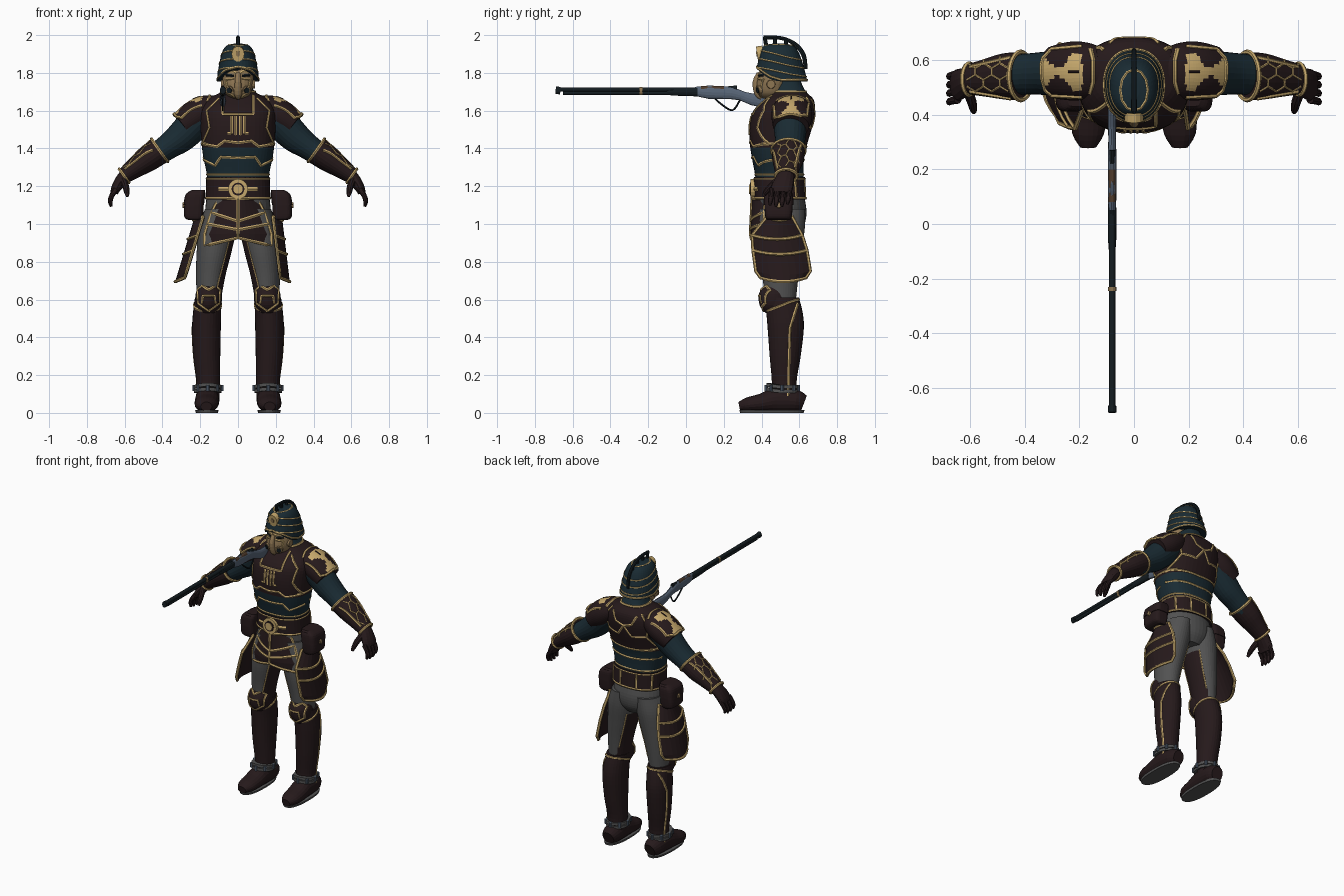
import bpy, bmesh
from math import sin, cos, pi, copysign
from mathutils import Vector
from mathutils.bvhtree import BVHTree

cube = bpy.data.objects.get("Cube")
if cube:
    bpy.data.objects.remove(cube, do_unlink=True)

def material(name, *rgb):
    m = bpy.data.materials.new(name)
    m.use_nodes = True
    m.diffuse_color = (*rgb, 1)
    shader = next(n for n in m.node_tree.nodes if n.type == 'BSDF_PRINCIPLED')
    shader.inputs["Base Color"].default_value = (*rgb, 1)
    return m

leather = material("dark leather", .019, .010, .011)
cloth = material("teal cloth", .010, .024, .033)
gold = material("gold trim", .56, .39, .15)
grey = material("grey trousers", .085, .085, .085)
steel = material("blue steel", .10, .135, .19)
black = material("blackened steel", .007, .012, .015)
wood = material("walnut", .08, .045, .025)
bronze = material("bronze mask", .27, .18, .085)

def make(name, verts, faces, mats, mirror=False, rule=None):
    mesh = bpy.data.meshes.new(name)
    mesh.from_pydata([tuple(v) for v in verts], [], faces)
    bm = bmesh.new()
    bm.from_mesh(mesh)
    bmesh.ops.recalc_face_normals(bm, faces=bm.faces)
    for f in bm.faces:
        f.material_index = int(rule(f.calc_center_median())) if rule else 0
    bm.to_mesh(mesh)
    bm.free()
    for m in mats if isinstance(mats, list) else [mats]:
        mesh.materials.append(m)
    ob = bpy.data.objects.new(name, mesh)
    bpy.context.collection.objects.link(ob)
    if mirror:
        ob.modifiers.new("Mirror", 'MIRROR')
    return ob

def strips(rows, cols, wrap):
    return [(i * cols + j, i * cols + (j + 1) % cols, (i + 1) * cols + (j + 1) % cols, (i + 1) * cols + j)
            for i in range(rows - 1) for j in range(cols if wrap else cols - 1)]

def skin(name, loops, mats, **kw):
    n, count = len(loops[0]), len(loops)
    caps = [tuple(range(n))[::-1], tuple(range((count - 1) * n, count * n))]
    return make(name, [v for loop in loops for v in loop], strips(count, n, True) + caps, mats, **kw)

def refine(pts, k):
    """Catmull-Rom interpolation of rows of numbers."""
    out, last = [], len(pts) - 1
    for i in range(last):
        quad = list(zip(pts[max(i - 1, 0)], pts[i], pts[i + 1], pts[min(i + 2, last)]))
        for t in [s / k for s in range(k)]:
            out.append([b + t / 2 * (c - a + t * (2 * a - 5 * b + 4 * c - d + t * (3 * (b - c) + d - a)))
                        for a, b, c, d in quad])
    return out + [list(pts[-1])]

def loft(name, rings, mats, n=28, power=2, k=4, **kw):
    """Level rings: x, y, z, x radius, y radius and an optional lift of the front."""
    loops = []
    for x, y, z, rx, ry, *lift in refine(rings, k):
        turn = [(cos(2 * pi * j / n), sin(2 * pi * j / n)) for j in range(n)]
        loops.append([(x + rx * copysign(abs(c) ** (2 / power), c), y + ry * copysign(abs(s) ** (2 / power), s),
                       z + (lift[0] * max(0, -s) ** 2 if lift else 0)) for c, s in turn])
    return skin(name, loops, mats, **kw)

def sweep(name, pts, mats, ref=(0, 1, 0), n=14, k=1, **kw):
    """Rings across a path: x, y, z, radius along ref, radius across it."""
    pts = refine(pts, k)
    path = [Vector(p[:3]) for p in pts]
    u, loops = Vector(ref), []
    for i, p in enumerate(path):
        t = (path[min(i + 1, len(path) - 1)] - path[max(i - 1, 0)]).normalized()
        u = u - t * u.dot(t)
        u = t.orthogonal().normalized() if u.length < .05 else u.normalized()
        v, (a, b) = t.cross(u), pts[i][3:5]
        loops.append([p + u * a * cos(2 * pi * j / n) + v * b * sin(2 * pi * j / n) for j in range(n)])
    return skin(name, loops, mats, **kw)

def wire(name, path, r, mat=gold, **kw):
    return sweep(name, [(*p, r, r) for p in path], mat, n=6, **kw)

def trim(name, target, view, pts, r=.008, mirror=True, centre=(0, .5), mat=gold):
    """Lay a raised line on a surface, seen from one direction."""
    tree = BVHTree.FromPolygons([v.co for v in target.data.vertices], [p.vertices[:] for p in target.data.polygons])
    path = []
    for a, b in [Vector(p).lerp(q, t / 6) for p, q in zip(pts, pts[1:]) for t in range(6)] + [pts[-1]]:
        start, way = {'front': ((a, -3, b), (0, 1, 0)), 'back': ((a, 3, b), (0, -1, 0)),
                      'side': ((3, a, b), (-1, 0, 0)), 'top': ((a, b, 3), (0, 0, -1)),
                      'around': ((centre[0] + 3 * sin(a), centre[1] - 3 * cos(a), b), (-sin(a), cos(a), 0))}[view]
        hit = tree.ray_cast(Vector(start), Vector(way))[0]
        if hit:
            path.append(hit + Vector(way) * r * .35)
    if len(path) > 1:
        wire(name, path, r, mat, mirror=mirror)

def band(name, target, height, centre, mirror=False, r=.007):
    turns = [2 * pi * i / 12 for i in range(13)]
    trim(name, target, 'around', [(a, height(a)) for a in turns], r, mirror, centre)

def panel(name, rows, mirror=False):
    """Curved armour plate with a gold border and two gold cross bands."""
    ob = make(name, [p for row in rows for p in row], strips(len(rows), len(rows[0]), False), leather, mirror=mirror)
    ob.modifiers.new("Solidify", 'SOLIDIFY').thickness = .012
    edge = rows[0] + [r[-1] for r in rows[1:]] + rows[-1][-2::-1] + [r[0] for r in rows[-2::-1]]
    for part, path in (("_border", edge), ("_upper_band", rows[1]), ("_lower_band", rows[2])):
        wire(name + part, path, .009, mirror=mirror)

# Torso: teal shirt below, leather cuirass above
torso = loft("torso", [(0, .5, 1.13, .16, .125), (0, .495, 1.25, .163, .128), (0, .487, 1.35, .183, .138),
                       (0, .49, 1.425, .193, .152), (0, .503, 1.52, .2, .167), (0, .52, 1.6, .2, .163),
                       (0, .545, 1.66, .165, .13), (0, .545, 1.7, .09, .09), (0, .535, 1.76, .06, .07)],
             [cloth, leather], n=48, power=2.4, rule=lambda c: 1.41 < c.z < 1.7)
for name, view, pts in [
        ("collar_square", 'front', [(.08, 1.68), (.08, 1.58), (0, 1.58)]),
        ("chest_rib", 'front', [(.034, 1.57), (.034, 1.48), (.055, 1.48)]),
        ("chest_inner_rib", 'front', [(.012, 1.57), (.012, 1.47)]),
        ("chest_edge", 'front', [(0, 1.43), (.07, 1.44), (.11, 1.41), (.19, 1.425)]),
        ("armhole_front", 'front', [(.1, 1.665), (.165, 1.6), (.15, 1.51), (.185, 1.43)]),
        ("belly_plate", 'front', [(0, 1.35), (.09, 1.355), (.12, 1.31), (.18, 1.34)]),
        ("back_yoke", 'back', [(0, 1.58), (.06, 1.6), (.09, 1.66)]),
        ("armhole_back", 'back', [(.11, 1.67), (.165, 1.6), (.14, 1.52), (.185, 1.43)]),
        ("back_seam", 'back', [(0, 1.58), (.05, 1.51), (.14, 1.52)]),
        ("back_edge", 'back', [(0, 1.41), (.19, 1.42)]),
        ("back_belly", 'back', [(0, 1.34), (.18, 1.35)]), ("side_edge", 'side', [(.4, 1.425), (.6, 1.425)])]:
    trim(name, torso, view, pts)
band("shirt_hem", torso, lambda a: 1.262, (0, .495))
band("collar_ring", torso, lambda a: 1.7, (0, .545), r=.009)

# Belt, buckle and pouches
belt = loft("belt", [(0, .5, 1.13, .172, .137), (0, .495, 1.25, .168, .136)], leather, n=40, power=2.4)
band("belt_lower_edge", belt, lambda a: 1.138, (0, .497))
band("belt_upper_edge", belt, lambda a: 1.24, (0, .497), r=.005)
for x in (.06, .145):
    trim("belt_loop", belt, 'back', [(x, 1.14), (x, 1.235)])
trim("buckle_wing", belt, 'front', [(.04, 1.185), (.1, 1.185)], .012)
for name, y, r, mat in (("plate", .342, .053, gold), ("inlay", .338, .034, leather), ("boss", .334, .025, gold)):
    sweep("buckle_" + name, [(0, .37, 1.185, r, r), (0, y, 1.185, r, r)], mat, (1, 0, 0), 20)
loft("pouch", [(.23, .49, 1.02, .03, .06), (.235, .49, 1.04, .05, .07), (.232, .49, 1.11, .05, .075),
               (.218, .49, 1.17, .04, .07)], leather, power=4, mirror=True)
loft("pouch_flap", [(.234, .49, 1.1, .054, .079), (.226, .49, 1.155, .052, .076), (.21, .49, 1.18, .035, .06)],
     leather, power=4, mirror=True)
sweep("pouch_clasp", [(.28, .49, 1.1, .014, .018), (.294, .49, 1.1, .012, .014)], bronze, mirror=True)

# Trousers with leather inner thighs
loft("pelvis", [(0, .505, .95, .1, .09), (0, .508, 1.0, .152, .12), (0, .51, 1.07, .172, .128),
                (0, .5, 1.15, .165, .125)], grey, n=36)
thigh = loft("trouser_leg", [(.155, .5, .58, .062, .08), (.145, .5, .72, .077, .095), (.127, .5, .85, .092, .112),
                             (.107, .507, .98, .1, .122), (.09, .51, 1.08, .085, .12)], [grey, leather],
             n=40, k=6, mirror=True, rule=lambda c: c.z < .92 and c.x < .098 - (c.z - .72) * .27)
for view in ('front', 'back'):
    trim("inner_thigh_" + view, thigh, view, [(.11, .67), (.098, .72), (.063, .85), (.045, .92)], .005)

# Boots and feet
boot = loft("boot", [(.16, .52, .06, .06, .068), (.158, .52, .17, .063, .066), (.165, .525, .3, .071, .082),
                     (.167, .528, .45, .076, .096), (.163, .52, .54, .074, .096), (.157, .505, .61, .071, .092)],
            leather, mirror=True)
band("boot_cuff", boot, lambda a: .57 - .03 * cos(a), (.16, .51), True, .008)
trim("boot_side_seam", boot, 'side', [(.59, .58), (.55, .45), (.545, .3), (.54, .09)])
knee = loft("knee_guard", [(.158, .47, .53, .04, .05), (.156, .468, .57, .066, .078), (.155, .468, .63, .069, .082),
                           (.155, .475, .68, .05, .055)], leather, mirror=True)
trim("knee_border", knee, 'front', [(.155, .54), (.1, .58), (.096, .65), (.12, .672), (.155, .65), (.19, .672),
                                    (.214, .65), (.21, .58), (.155, .54)])
trim("knee_crest", knee, 'front', [(.12, .58), (.125, .62), (.185, .62), (.19, .58)], .007)
sweep("foot", [(.158, .622, .05, .04, .045), (.16, .58, .062, .06, .06), (.163, .48, .067, .064, .067),
               (.166, .4, .052, .064, .05), (.168, .33, .043, .058, .04), (.168, .282, .034, .03, .024)],
      leather, (1, 0, 0), 20, 3, mirror=True)
loft("sole", [(.165, .455, 0, .058, .168), (.165, .455, .014, .062, .172)], grey, power=2.4, mirror=True)
for z in (.115, .138):
    loft("ankle_strap", [(.16, .51, z + dz, .073, .085, .012) for dz in (-.009, .009)], grey, mirror=True)
for a in [pi / 4 * i for i in range(8)]:
    sweep("strap_stud", [(.16 + .073 * sin(a), .51 - .085 * cos(a), z, .009, .009) for z in (.116, .148)],
          steel, n=8, mirror=True)

# Skirt armour: the right plate hangs wider than the left
panel("front_skirt", [[(w * t / 6, y + .07 * (t / 6) ** 2, z + dip * (1 - t / 6)) for t in range(7)]
                      for z, w, y, dip in [(1.135, .1, .35, 0), (1.06, .14, .345, -.045), (1.0, .16, .342, -.03),
                                           (.945, .176, .342, .005), (.885, .176, .345, .042)]], True)
for name, side, flare in (("right_skirt", -1, .3), ("left_skirt", 1, .12)):
    panel(name, [[(side * (.185 + (1.04 - z) * flare + .05 * (1 - (t / 4 - 1) ** 2)), y0 + (y1 - y0) * t / 8,
                   z - .02 * (1 - (t / 4 - 1) ** 2)) for t in range(9)]
                 for z, y0, y1 in [(1.04, .43, .56), (.94, .35, .615), (.86, .355, .64), (.75, .37, .658),
                                   (.715, .395, .635)]])

# Arms: sleeve, shoulder guard with gold emblem, and bracer
sweep("sleeve", [(.14, .55, 1.6, .09, .075), (.22, .552, 1.54, .092, .088), (.3, .552, 1.462, .082, .082),
                 (.37, .55, 1.41, .076, .068), (.45, .545, 1.355, .074, .062)], cloth, n=24, k=4, mirror=True)
guard = sweep("shoulder_guard", [(.1, .555, 1.645, .07, .04), (.16, .56, 1.612, .1, .075),
                                 (.225, .56, 1.57, .108, .087), (.295, .555, 1.52, .096, .078)], [leather, gold],
              n=48, k=8, mirror=True, rule=lambda c: c.z > 1.73 - .62 * c.x and .19 < c.x < .335
              and abs(c.y - .557) < .042 + .028 * cos((c.x - .21) * 45))
for name, pts in [("rim", [(.19, .465), (.3, .47), (.335, .5), (.338, .6), (.3, .64), (.19, .65)]),
                  ("arch", [(.16, .48), (.15, .52), (.15, .6), (.16, .64)])]:
    trim("shoulder_" + name, guard, 'top', pts, .009)
trim("shoulder_slot", guard, 'top', [(.2, .557), (.24, .557)], .006, mat=leather)
bracer = sweep("bracer", [(.415, .542, 1.39, .088, .074), (.48, .54, 1.343, .084, .068), (.54, .535, 1.3, .07, .055),
                          (.603, .53, 1.255, .056, .043)], leather, n=24, k=3, mirror=True)
for x, y, z, a, b in [(.415, .542, 1.39, .088, .074), (.603, .53, 1.255, .057, .044)]:
    turns = [(sin(i * pi / 12), cos(i * pi / 12)) for i in range(25)]
    wire("bracer_rim", [(x + b * .58 * s, y + a * c, z + b * .81 * s) for s, c in turns], .009, mirror=True)
for row in range(3):
    y, cells = .495 + .042 * row, [.46 + .03 * i for i in range(6)]
    trim("bracer_web", bracer, 'top', [(x, y + .018 * ((i + row) % 2) - .009) for i, x in enumerate(cells)], .0045)
    for x in cells[1 - row % 2:5:2]:
        trim("bracer_cell", bracer, 'top', [(x, y + .009), (x, y + .033)], .0045)
for y in (.46, .61):
    trim("bracer_side_edge", bracer, 'top', [(.45, y), (.6, .53 + (y - .535) * .6)])

# Gloves
sweep("palm", [(.59, .53, 1.265, .045, .036), (.62, .52, 1.228, .052, .033), (.645, .508, 1.19, .058, .026),
               (.656, .505, 1.165, .05, .02)], leather, k=3, mirror=True)
for y, drop in ((.548, .012), (.517, 0), (.486, 0), (.455, .008)):
    sweep("finger", [(.645, y, 1.185, .015, .016), (.668, y - .004, 1.15, .014, .014),
                     (.676, y - .008, 1.115 + drop, .013, .012), (.671, y - .01, 1.092 + drop, .007, .007)],
          leather, n=10, k=3, mirror=True)
sweep("thumb", [(.61, .49, 1.235, .02, .02), (.595, .45, 1.2, .018, .018), (.588, .42, 1.165, .014, .014),
                (.586, .408, 1.145, .007, .007)], leather, n=10, k=3, mirror=True)

# Mask
mask = loft("mask", [(0, .46, 1.665, .035, .055), (0, .453, 1.69, .066, .076), (0, .455, 1.74, .081, .082),
                     (0, .465, 1.8, .082, .078), (0, .47, 1.85, .08, .075)], bronze)
trim("mask_brow", mask, 'front', [(0, 1.79), (.03, 1.81), (.075, 1.8)])
trim("mask_cheek", mask, 'front', [(.02, 1.77), (.065, 1.765), (.05, 1.7), (.02, 1.675)], .006)
trim("mask_eye", mask, 'front', [(.02, 1.785), (.06, 1.788)], .008, mat=black)
sweep("mask_nose", [(0, .385, 1.8, .012, .01), (0, .37, 1.75, .017, .018), (0, .38, 1.69, .02, .018),
                    (0, .4, 1.665, .01, .01)], bronze, (1, 0, 0), k=3)
sweep("mask_filter", [(.035, .41, 1.715, .022, .022), (.046, .38, 1.708, .022, .022)], bronze, mirror=True)
sweep("filter_grille", [(.045, .383, 1.708, .015, .015), (.048, .377, 1.707, .015, .015)], black, mirror=True)
sweep("mask_ear_disc", [(.06, .45, 1.74, .026, .026), (.09, .45, 1.74, .022, .022)], bronze, mirror=True)

# Helmet with bands, badge and crest
helmet = loft("helmet", [(0, .508, 1.755, .112, .135, .072), (0, .505, 1.8, .107, .127, .045),
                         (0, .5, 1.86, .097, .115, .015), (0, .493, 1.915, .082, .1, 0),
                         (0, .49, 1.945, .058, .075, 0), (0, .49, 1.955, .02, .03, 0)], cloth, n=36, power=2.2)
band("helmet_brim", helmet, lambda a: 1.763 + .07 * max(0, cos(a)) ** 2, (0, .505))
for z in (1.805, 1.85, 1.893):
    band("helmet_band", helmet, lambda a: z + .025 * cos(a), (0, .5), r=.005)
trim("helmet_top_ring", helmet, 'top', [(.05 * sin(i * pi / 6), .49 + .075 * cos(i * pi / 6)) for i in range(13)],
     .005, False)
for name, y, w, mat in (("plate", .376, .034, gold), ("stone", .372, .012, bronze)):
    sweep("badge_" + name, [(0, .41, 1.905, w, w * 1.2), (0, y, 1.9, w, w * 1.2)], mat, (1, 0, 0))
sweep("crest", [(0, .412, 1.985, .011, .012), (0, .46, 1.988, .01, .01), (0, .52, 1.98, .01, .01),
                (0, .58, 1.95, .01, .011), (0, .622, 1.895, .01, .012), (0, .634, 1.82, .01, .01)],
      black, (1, 0, 0), 8, 4)
for y, top in ((.416, 1.99), (.47, 1.985), (.53, 1.975), (.585, 1.945)):
    sweep("crest_post", [(0, y - (y - .5) * .2, 1.9, .01, .012), (0, y, top, .01, .01)], black, (1, 0, 0), 8)

# Rifle
for name, mat, rings in [
        ("barrel", black, [(-.685, 1.712, .012, .012), (.08, 1.712, .012, .012)]),
        ("magazine_tube", black, [(-.65, 1.694, .011, .011), (.06, 1.694, .011, .011)]),
        ("muzzle", black, [(-.69, 1.708, .016, .021), (-.665, 1.706, .015, .02)]),
        ("barrel_ring", bronze, [(-.245, 1.704, .016, .022), (-.23, 1.704, .016, .022)]),
        ("forestock", black, [(-.1, 1.698, .012, .015), (-.06, 1.7, .015, .021), (.06, 1.7, .016, .025)]),
        ("receiver", steel, [(.05, 1.702, .014, .025), (.12, 1.698, .016, .036), (.24, 1.694, .016, .034),
                             (.31, 1.675, .014, .024)]),
        ("receiver_inlay", wood, [(.08, 1.714, .013, .018), (.2, 1.714, .013, .018)]),
        ("hammer", black, [(.22, 1.715, .01, .014), (.27, 1.718, .01, .016)]),
        ("stock", steel, [(.28, 1.682, .013, .024), (.35, 1.66, .015, .032), (.44, 1.65, .016, .042),
                          (.47, 1.648, .014, .04)])]:
    sweep("rifle_" + name, [(-.08, *r) for r in rings], mat, (1, 0, 0))
wire("rifle_lever", refine([(-.08, .15, 1.67), (-.08, .18, 1.64), (-.08, .245, 1.602), (-.08, .285, 1.655)], 4),
     .005, black)

# Smooth shading with sharp edges kept
for ob in bpy.context.view_layer.objects:
    ob.select_set(ob.type == 'MESH')
bpy.context.view_layer.objects.active = torso
bpy.ops.object.shade_smooth_by_angle(angle=.8)
